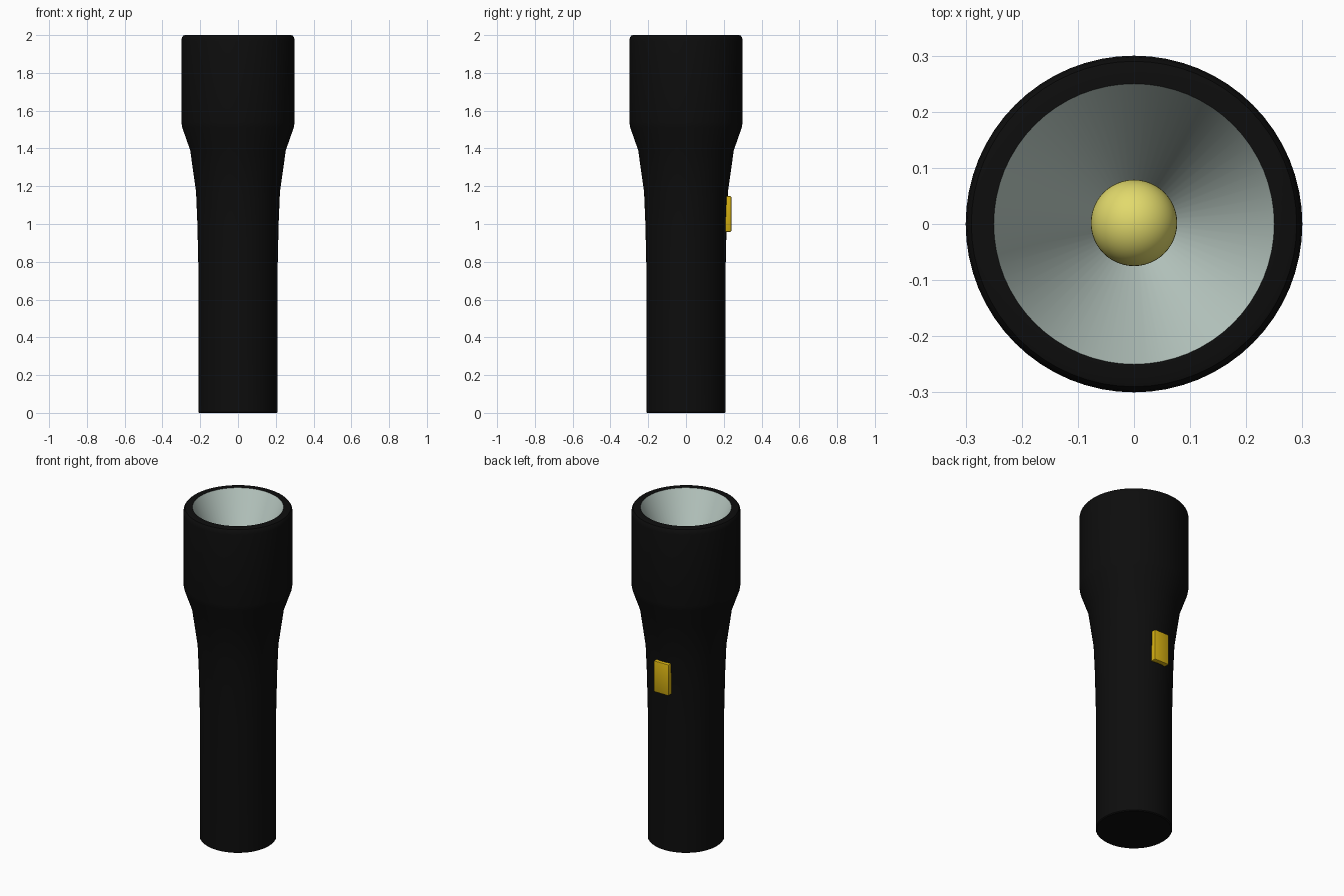
import bpy, bmesh, math

if "Cube" in bpy.data.objects:
    bpy.data.objects.remove(bpy.data.objects["Cube"])


def material(name, rgb):
    m = bpy.data.materials.new(name)
    m.diffuse_color = (*rgb, 1)
    m.use_nodes = True
    m.node_tree.nodes["Principled BSDF"].inputs["Base Color"].default_value = m.diffuse_color
    return m


black = material("black_casing", (0.004, 0.004, 0.004))
silver = material("pale_reflector", (0.54, 0.65, 0.60))
yellow = material("bulb_yellow", (0.76, 0.70, 0.15))
amber = material("switch_amber", (0.68, 0.44, 0.006))


def finish(bm, name, mat, angle=30):
    me = bpy.data.meshes.new(name)
    bm.to_mesh(me)
    bm.free()
    me.materials.append(mat)
    ob = bpy.data.objects.new(name, me)
    bpy.context.collection.objects.link(ob)
    bpy.ops.object.select_all(action='DESELECT')
    bpy.context.view_layer.objects.active = ob
    ob.select_set(True)
    bpy.ops.object.shade_smooth_by_angle(angle=math.radians(angle))
    return ob


def lathe(name, profile, mat, sides=64):
    """Revolve (radius, z) points around z; radius 0 closes the end."""
    bm = bmesh.new()
    rings = []
    for r, z in profile:
        n = 1 if r == 0 else sides
        rings.append([bm.verts.new((r * math.cos(2 * math.pi * i / sides),
                                    r * math.sin(2 * math.pi * i / sides), z))
                      for i in range(n)])
    for a, b in zip(rings, rings[1:]):
        for i in range(sides):
            j = (i + 1) % sides
            if len(a) == 1:
                bm.faces.new((a[0], b[j], b[i]))
            elif len(b) == 1:
                bm.faces.new((a[i], a[j], b[0]))
            else:
                bm.faces.new((a[i], a[j], b[j], b[i]))
    return finish(bm, name, mat)


# Casing: handle, flared neck, head and rounded lip
lathe("casing", [(0, 0), (0.205, 0), (0.21, 0.005), (0.21, 0.78), (0.215, 1.0),
                 (0.222, 1.17), (0.253, 1.39), (0.295, 1.51), (0.30, 1.54),
                 (0.30, 1.97), (0.297, 1.987), (0.29, 1.997), (0.28, 2.0),
                 (0.25, 2.0)], black)

# Conical reflector sunk into the head
lathe("reflector", [(0, 1.5), (0.05, 1.5), (0.25, 2.0)][::-1], silver)

# Bulb at the bottom of the reflector
bm = bmesh.new()
bmesh.ops.create_uvsphere(bm, u_segments=48, v_segments=24, radius=0.077)
bmesh.ops.translate(bm, vec=(0, 0.002, 1.6), verts=bm.verts)
finish(bm, "bulb", yellow)

# Switch on the back of the neck
bm = bmesh.new()
bmesh.ops.create_cube(bm, size=1)
bmesh.ops.scale(bm, vec=(0.10, 0.05, 0.19), verts=bm.verts)
bmesh.ops.translate(bm, vec=(0, 0.215, 1.053), verts=bm.verts)
bmesh.ops.bevel(bm, geom=bm.edges[:], offset=0.007, segments=2,
                profile=0.5, affect='EDGES')
finish(bm, "switch", amber)
